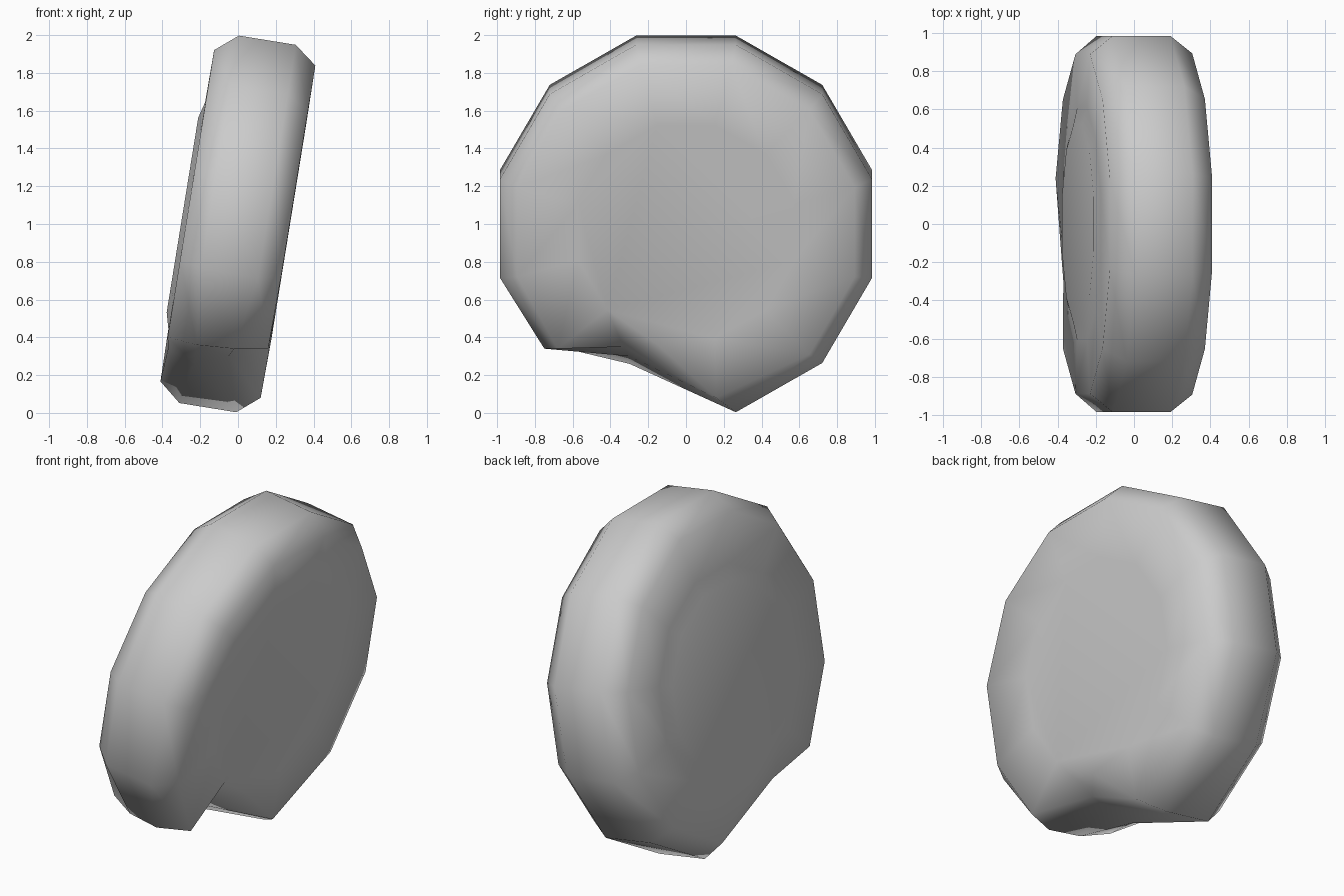
import bpy
import bmesh
import math
from mathutils import Vector

cube = bpy.data.objects.get("Cube")
if cube:
    bpy.data.objects.remove(cube, do_unlink=True)

SIDES = 12
TILT = math.radians(9.2)
AXIS = Vector((math.cos(TILT), 0, -math.sin(TILT)))
UP = Vector((math.sin(TILT), 0, math.cos(TILT)))
CENTRE = Vector((0, 0, 1))

# Lathe profile from the right face, over the tread, to the left face: (along axis, radius)
PROFILE = [(-0.298, 0.54), (-0.275, 0.63), (-0.272, 0.92), (-0.155, 1.02),
           (0.15, 1.02), (0.27, 0.925), (0.272, 0.59)]
R_DISC, R_BASE, R_EDGE, R_TREAD, L_TREAD, L_EDGE, L_DISC = range(len(PROFILE))

# Crushed corner: (ring, side) moved to a new place
DENTS = {
    (R_TREAD, 7): (-0.22, -0.72, 0.36),
    (L_TREAD, 7): (-0.02, -0.75, 0.34),
    (L_EDGE, 7): (0.16, -0.68, 0.34),
    (R_EDGE, 8): (-0.37, -0.30, 0.34),
    (R_TREAD, 8): (-0.23, -0.30, 0.26),
    (L_TREAD, 8): (-0.05, -0.30, 0.30),
    (L_EDGE, 8): (0.02, -0.33, 0.35),
    (L_DISC, 8): (0.17, -0.15, 0.36),
    (L_EDGE, 9): (0.12, 0.16, 0.08),
}


def ring_point(along, radius, side):
    angle = math.radians(15 + 360 / SIDES * side)
    return (CENTRE + AXIS * along + UP * radius * math.sin(angle)
            + Vector((0, radius * math.cos(angle), 0)))


# Tilted wheel body with its crushed corner
bm = bmesh.new()
rings = []
for r, (along, radius) in enumerate(PROFILE):
    rings.append([bm.verts.new(DENTS.get((r, k), ring_point(along, radius, k)))
                  for k in range(SIDES)])

for r in range(len(rings) - 1):
    a, b = rings[r], rings[r + 1]
    for k in range(SIDES):
        n = (k + 1) % SIDES
        if r == L_EDGE:
            # Fold the dented face along fixed diagonals
            bm.faces.new((a[k], a[n], b[k]))
            bm.faces.new((a[n], b[n], b[k]))
        else:
            bm.faces.new((a[k], a[n], b[n], b[k]))
bm.faces.new(rings[0])
bm.faces.new(rings[-1])
bmesh.ops.recalc_face_normals(bm, faces=bm.faces[:])
for face in bm.faces:
    face.smooth = True

mesh = bpy.data.meshes.new("dented_wheel")
bm.to_mesh(mesh)
bm.free()

grey = bpy.data.materials.new("plain_grey")
grey.use_nodes = True
colour = (0.6, 0.6, 0.6, 1)
grey.diffuse_color = colour
grey.node_tree.nodes["Principled BSDF"].inputs["Base Color"].default_value = colour
mesh.materials.append(grey)

wheel = bpy.data.objects.new("dented_wheel", mesh)
bpy.context.collection.objects.link(wheel)
